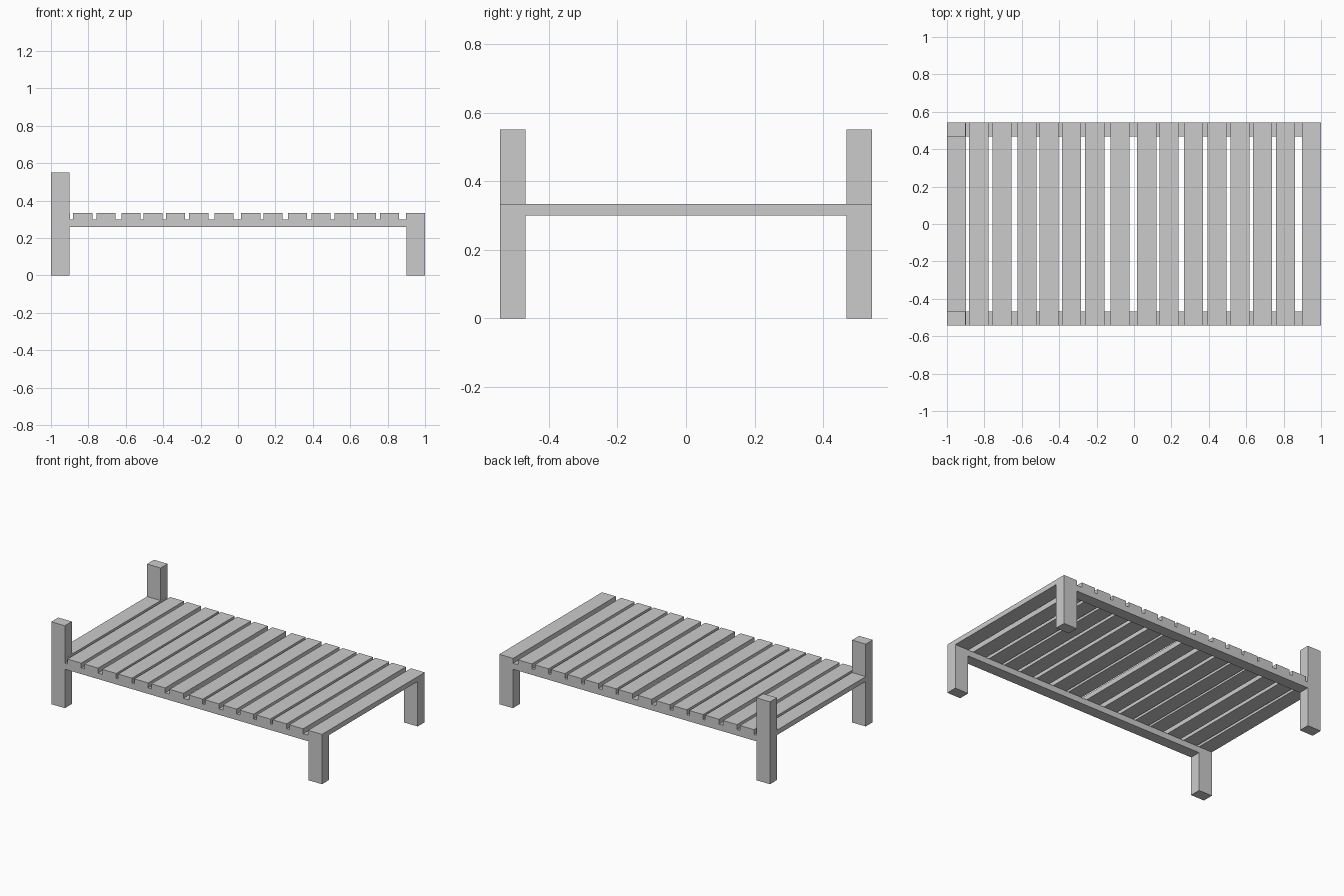
import bpy
import bmesh

if "Cube" in bpy.data.objects:
    bpy.data.objects.remove(bpy.data.objects["Cube"])

HALF_Y = 0.542      # half width of the bed
POST_Y = 0.074      # leg and rail thickness
RAIL_Z, SLAT_Z, TOP_Z, POST_TOP = 0.26, 0.30, 0.333, 0.55


def box(name, x, y, z):
    """Box from (min, max) ranges on each axis."""
    mesh = bpy.data.meshes.new(name)
    bm = bmesh.new()
    bmesh.ops.create_cube(bm, size=1)
    for v in bm.verts:
        v.co = [r[0] if c < 0 else r[1] for c, r in zip(v.co, (x, y, z))]
    bm.to_mesh(mesh)
    bm.free()
    obj = bpy.data.objects.new(name, mesh)
    bpy.context.collection.objects.link(obj)
    return obj


for side, label in ((-1, "front"), (1, "back")):
    y = sorted((side * HALF_Y, side * (HALF_Y - POST_Y)))
    # Tall head post, short foot leg and the side rail between them
    box(f"{label}_head_post_lower", (-1, -0.9), y, (0, SLAT_Z))
    box(f"{label}_head_post_upper", (-1, -0.9), y, (TOP_Z, POST_TOP))
    box(f"{label}_foot_leg", (0.9, 1), y, (0, SLAT_Z))
    box(f"{label}_side_rail", (-0.9, 0.9), y, (RAIL_Z, SLAT_Z))

# Slats, slightly unevenly spaced; the end ones cover the legs
centres = [-0.95, -0.83, -0.705, -0.572, -0.455, -0.335, -0.21, -0.075,
           0.068, 0.187, 0.318, 0.444, 0.567, 0.687, 0.81, 0.949]
for i, cx in enumerate(centres):
    w = 0.051
    box(f"slat_{i + 1}", (max(cx - w, -1), min(cx + w, 1)),
        (-HALF_Y, HALF_Y), (SLAT_Z, TOP_Z))
